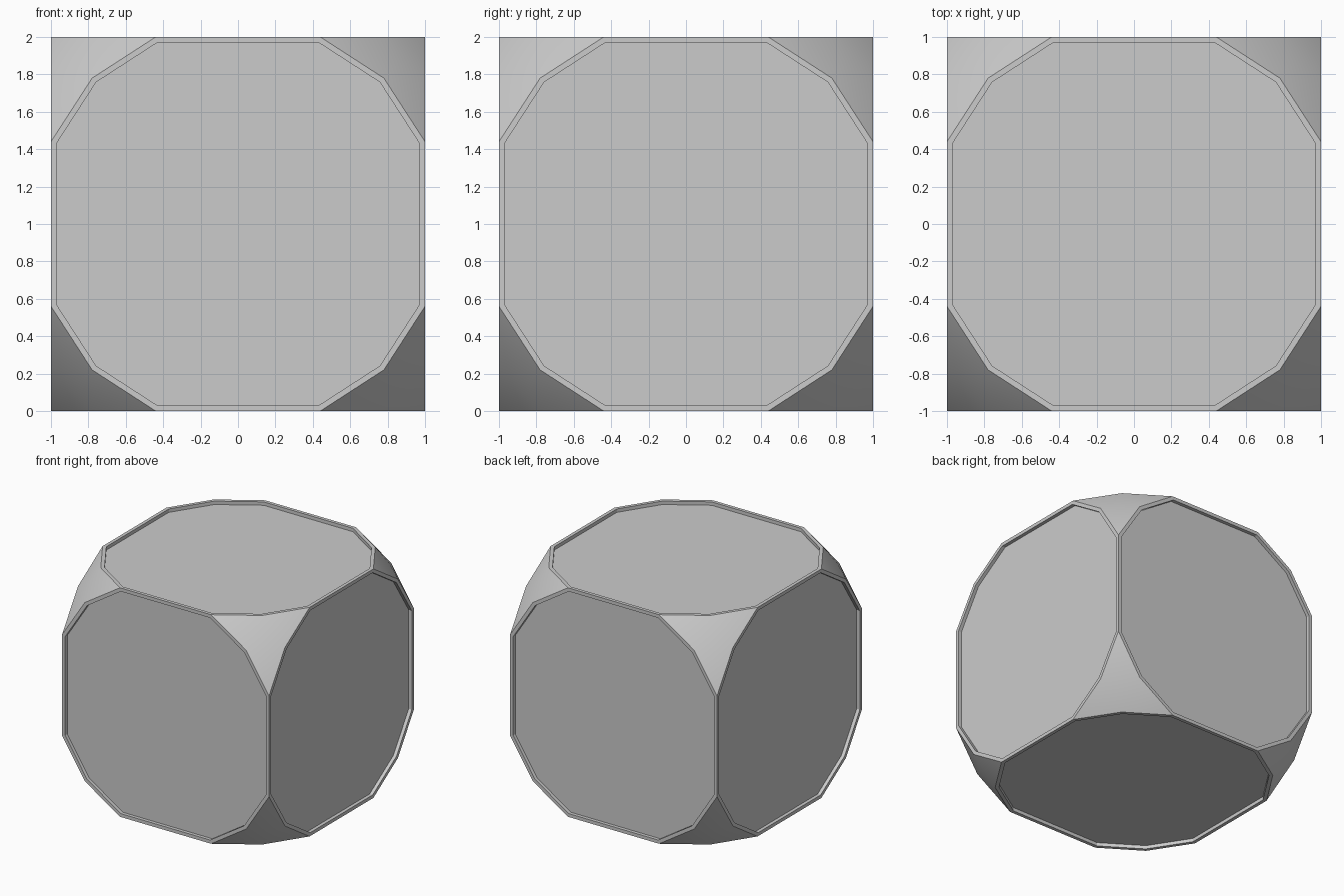
import bpy, bmesh, math
from itertools import product
from mathutils import Vector

if "Cube" in bpy.data.objects:
    bpy.data.objects.remove(bpy.data.objects["Cube"])

HALF = 1.0      # half cube size
EDGE = 0.44     # half length of the remaining straight edges
DIAG = 0.78     # diagonal point of each face outline
TIP = 0.857     # middle of each rounded corner
RIM = 0.03      # rim width
DEPTH = 0.03    # panel recess depth

bm = bmesh.new()

# Corner points: every sign and axis rotation of the three base points
points = set()
for base in ((HALF, HALF, EDGE), (HALF, DIAG, DIAG), (TIP, TIP, TIP)):
    for signs in product((-1, 1), repeat=3):
        p = [b * s for b, s in zip(base, signs)]
        for k in range(3):
            points.add(tuple(p[k:] + p[:k]))
for p in sorted(points):
    bm.verts.new(p)

# Cube with rounded-off corners, flat sides merged to single polygons
bmesh.ops.convex_hull(bm, input=bm.verts[:])
bmesh.ops.dissolve_limit(bm, angle_limit=math.radians(1),
                         verts=bm.verts[:], edges=bm.edges[:])
bmesh.ops.recalc_face_normals(bm, faces=bm.faces[:])

# Six recessed panels with a thin flat rim
panels = [f for f in bm.faces if len(f.verts) > 6]
bmesh.ops.inset_individual(bm, faces=panels, thickness=RIM, use_even_offset=True)
for panel in panels:
    n = panel.normal.copy()
    new = bmesh.ops.extrude_discrete_faces(bm, faces=[panel])["faces"][0]
    bmesh.ops.translate(bm, verts=new.verts[:], vec=-n * DEPTH)

bmesh.ops.translate(bm, verts=bm.verts[:], vec=Vector((0, 0, HALF)))
mesh = bpy.data.meshes.new("rounded_cube")
bm.to_mesh(mesh)
bm.free()

cube = bpy.data.objects.new("rounded_cube", mesh)
bpy.context.collection.objects.link(cube)
bpy.context.view_layer.objects.active = cube
cube.select_set(True)
bpy.ops.object.shade_smooth_by_angle(angle=math.radians(30))
